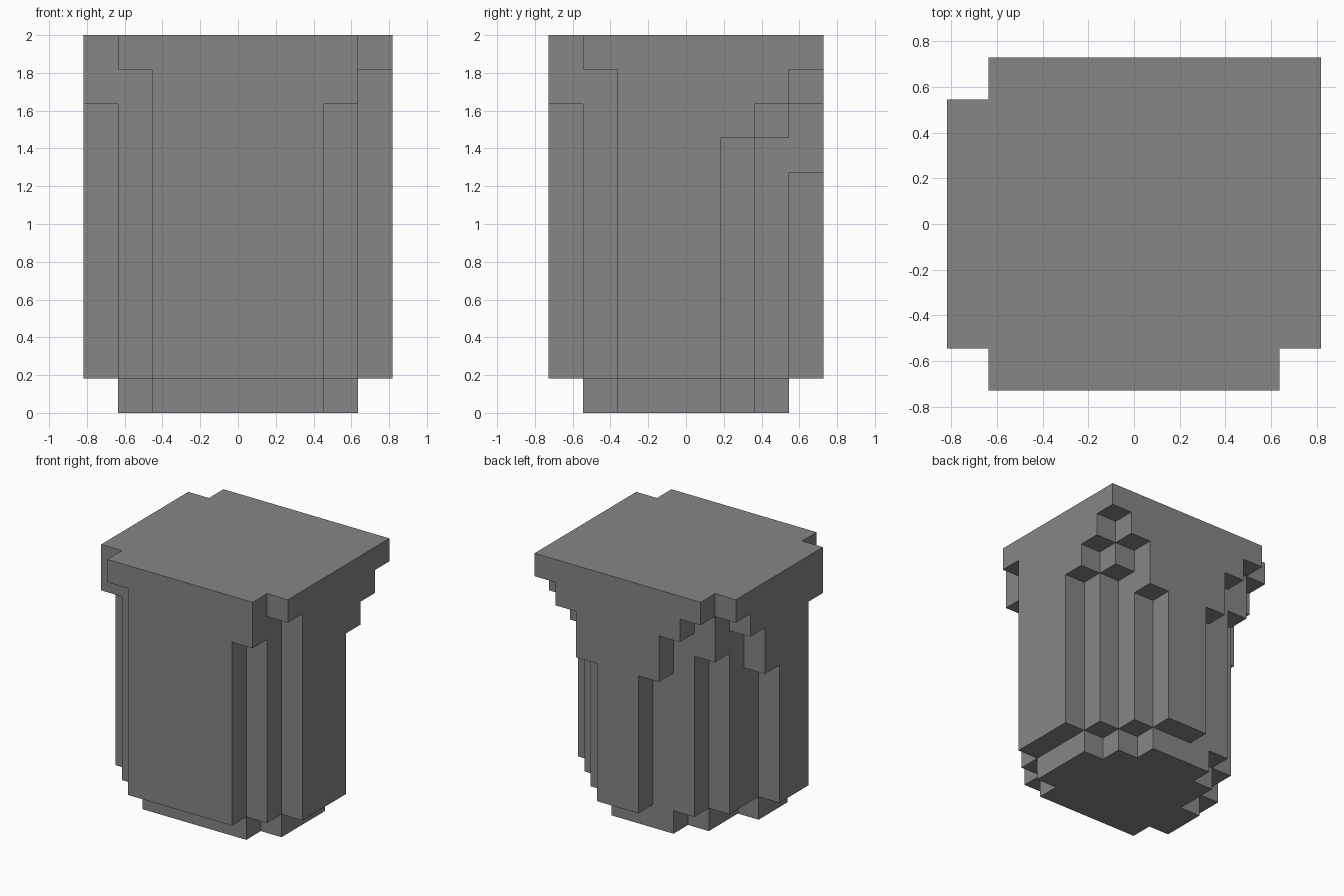
import bpy
import bmesh
from mathutils import Vector

cube = bpy.data.objects.get("Cube")
if cube:
    bpy.data.objects.remove(cube, do_unlink=True)

STEP = 2 / 11          # edge length of one building cell
CENTRE = Vector((4.5, 4, 0))

# Single flat colour
grey = bpy.data.materials.new("mid grey")
grey.use_nodes = True
colour = (0.238, 0.238, 0.238, 1)
grey.diffuse_color = colour
grey.node_tree.nodes["Principled BSDF"].inputs["Base Color"].default_value = colour


def tier(bottom, top, rows):
    """Cells of one tier; each row, front to back, is its first and last column."""
    cells = set()
    for y, row in enumerate(rows.split()):
        if row == "--":
            continue
        first, last = int(row[0]), int(row[1])
        for x in range(first, last + 1):
            cells.update((x, y, z) for z in range(bottom, top))
    return cells


# Plinth, shaft, corbelled steps and cap slab
plinth = tier(0, 1, "-- 26 17 17 27 26 35 --")
shaft = tier(1, 7, "26 17 08 08 18 17 26 45")
lower_step = tier(7, 8, "26 17 08 08 08 17 26 36")
middle_step = tier(8, 9, "26 17 08 08 08 18 17 36")
upper_step = tier(9, 10, "27 07 08 08 08 08 18 27")
cap = tier(10, 11, "17 08 08 08 08 08 08 18")


def build_block(name, cells):
    """Skin the outside of the cells, then merge the coplanar faces."""
    bm = bmesh.new()
    corners = {}

    def vert(point):
        key = tuple(round(v) for v in point)
        if key not in corners:
            corners[key] = bm.verts.new((Vector(key) - CENTRE) * STEP)
        return corners[key]

    axes = [Vector((1, 0, 0)), Vector((0, 1, 0)), Vector((0, 0, 1))]
    for cell in sorted(cells):
        origin = Vector(cell)
        for i, normal in enumerate(axes):
            u, v = axes[(i + 1) % 3], axes[(i + 2) % 3]
            for side in (-1, 1):
                if tuple(int(c) for c in origin + normal * side) in cells:
                    continue
                base = origin + normal if side > 0 else origin
                loop = [base, base + u, base + u + v, base + v]
                if side < 0:
                    loop.reverse()
                bm.faces.new([vert(p) for p in loop])

    bmesh.ops.dissolve_limit(bm, angle_limit=0.01, verts=bm.verts[:], edges=bm.edges[:])
    mesh = bpy.data.meshes.new(name)
    bm.to_mesh(mesh)
    bm.free()
    mesh.materials.append(grey)
    block = bpy.data.objects.new(name, mesh)
    bpy.context.scene.collection.objects.link(block)
    return block


build_block("stepped_pillar", plinth | shaft | lower_step | middle_step | upper_step | cap)
